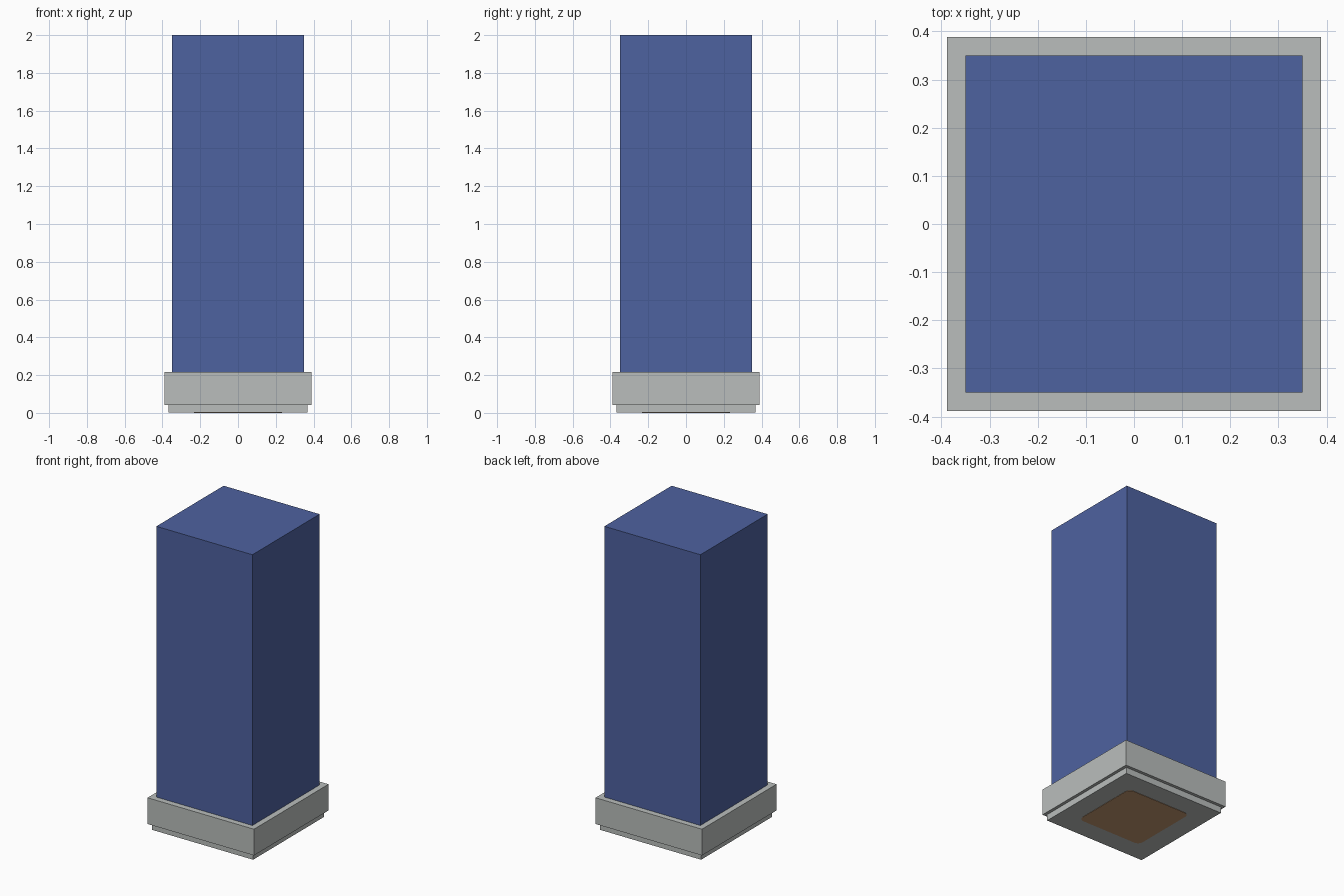
import bpy
import bmesh
import math

cube = bpy.data.objects.get("Cube")
if cube:
    bpy.data.objects.remove(cube, do_unlink=True)


def material(name, rgb):
    m = bpy.data.materials.new(name)
    m.use_nodes = True
    col = (*rgb, 1.0)
    m.diffuse_color = col
    m.node_tree.nodes["Principled BSDF"].inputs["Base Color"].default_value = col
    return m


blue = material("blue", (0.076, 0.122, 0.351))
grey = material("light grey", (0.49, 0.515, 0.503))
tan = material("tan brown", (0.55, 0.31, 0.16))


def square_outline(half, radius=0.0, steps=6):
    """Square outline, with rounded corners when radius is given."""
    if not radius:
        return [(half, half), (-half, half), (-half, -half), (half, -half)]
    pts = []
    for corner in range(4):
        mid = math.pi / 4 + corner * math.pi / 2
        cx = math.copysign(half - radius, math.cos(mid))
        cy = math.copysign(half - radius, math.sin(mid))
        for i in range(steps + 1):
            a = (corner + i / steps) * math.pi / 2
            pts.append((cx + radius * math.cos(a), cy + radius * math.sin(a)))
    return pts


def prism(name, outline, z0, z1, mat):
    """Extrude a flat outline from z0 up to z1."""
    bm = bmesh.new()
    low = bm.faces.new([bm.verts.new((x, y, z0)) for x, y in outline])
    ext = bmesh.ops.extrude_face_region(bm, geom=[low], use_keep_orig=True)
    for v in ext["geom"]:
        if isinstance(v, bmesh.types.BMVert):
            v.co.z = z1
    bmesh.ops.recalc_face_normals(bm, faces=bm.faces)
    me = bpy.data.meshes.new(name)
    bm.to_mesh(me)
    bm.free()
    me.materials.append(mat)
    ob = bpy.data.objects.new(name, me)
    bpy.context.collection.objects.link(ob)
    return ob


# Tall square shaft
prism("column_shaft", square_outline(0.35), 0.216, 2.0, blue)
# Wide collar around the foot of the shaft
prism("base_collar", square_outline(0.388), 0.043, 0.216, grey)
# Slightly narrower step beneath the collar
prism("base_step", square_outline(0.368), 0.002, 0.043, grey)
# Thin rounded pad on the underside
prism("underside_pad", square_outline(0.233, 0.035), 0.0, 0.002, tan)
